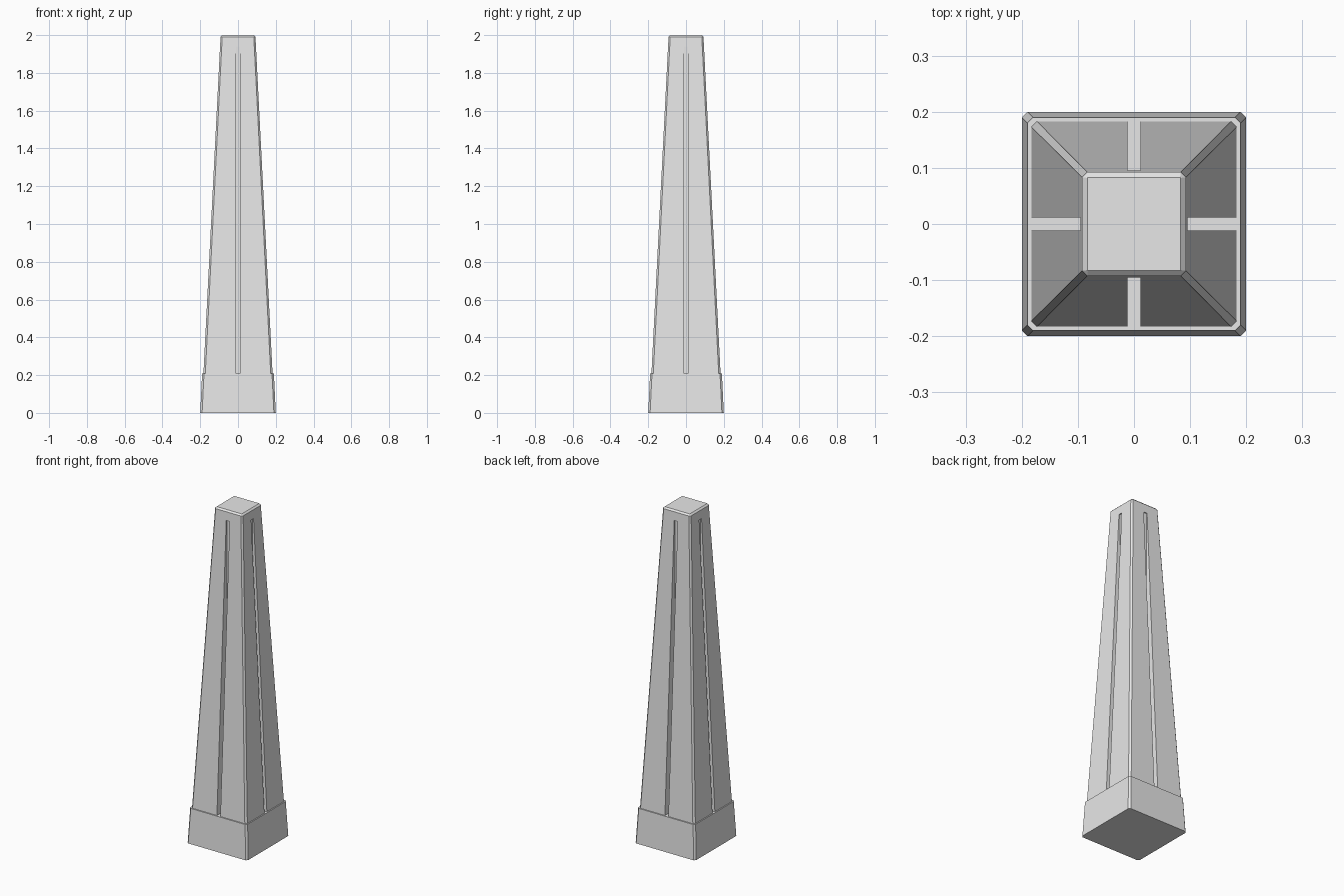
import bpy, bmesh

if "Cube" in bpy.data.objects:
    bpy.data.objects.remove(bpy.data.objects["Cube"], do_unlink=True)

GREY = (0.8, 0.8, 0.8, 1)
stone = bpy.data.materials.new("pale_grey_stone")
stone.diffuse_color = GREY
stone.use_nodes = True
stone.node_tree.nodes["Principled BSDF"].inputs["Base Color"].default_value = GREY


def add_object(name, bm):
    bmesh.ops.recalc_face_normals(bm, faces=bm.faces)
    mesh = bpy.data.meshes.new(name)
    bm.to_mesh(mesh)
    bm.free()
    mesh.materials.append(stone)
    obj = bpy.data.objects.new(name, mesh)
    bpy.context.collection.objects.link(obj)
    return obj


def square_ring(bm, half, cut, z):
    """Square outline with its four corners cut off."""
    a, b = half, half - cut
    outline = [(b, -a), (a, -b), (a, b), (b, a), (-b, a), (-a, b), (-a, -b), (-b, -a)]
    return [bm.verts.new((x, y, z)) for x, y in outline]


def tapered_block(name, sections):
    """Loft through (half width, corner cut, height) sections."""
    bm = bmesh.new()
    rings = [square_ring(bm, *s) for s in sections]
    for low, high in zip(rings, rings[1:]):
        for i in range(len(low)):
            j = (i + 1) % len(low)
            bm.faces.new((low[i], low[j], high[j], high[i]))
    bm.faces.new(rings[0][::-1])
    bm.faces.new(rings[-1])
    return add_object(name, bm)


def box(name, low, high):
    bm = bmesh.new()
    bmesh.ops.create_cube(bm, size=1)
    for v in bm.verts:
        v.co = [h if c > 0 else l for c, l, h in zip(v.co, low, high)]
    return add_object(name, bm)


# Plinth and tapering shaft with a chamfered top
BASE_TOP = 0.208
tapered_block("base", [(0.2, 0.01, 0), (0.19, 0.01, BASE_TOP)])
shaft = tapered_block("shaft", [(0.1835, 0.01, BASE_TOP - 0.01),
                                (0.0925, 0.009, 1.991),
                                (0.083, 0.001, 2.0)])

# Upright slot in the middle of each face, with a vertical back wall
W, BACK, OUT, LOW, TOP = 0.0115, 0.089, 0.3, 0.15, 1.94
for side in (1, -1):
    near, far = sorted((BACK * side, OUT * side))
    cutters = [box("slot_cutter", (near, -W, LOW), (far, W, TOP)),
               box("slot_cutter", (-W, near, LOW), (W, far, TOP))]
    for cutter in cutters:
        cutter.hide_render = True
        mod = shaft.modifiers.new("slot", "BOOLEAN")
        mod.operation = "DIFFERENCE"
        mod.solver = "EXACT"
        mod.object = cutter
        bpy.context.view_layer.objects.active = shaft
        bpy.ops.object.modifier_apply(modifier=mod.name)
        bpy.data.objects.remove(cutter, do_unlink=True)
